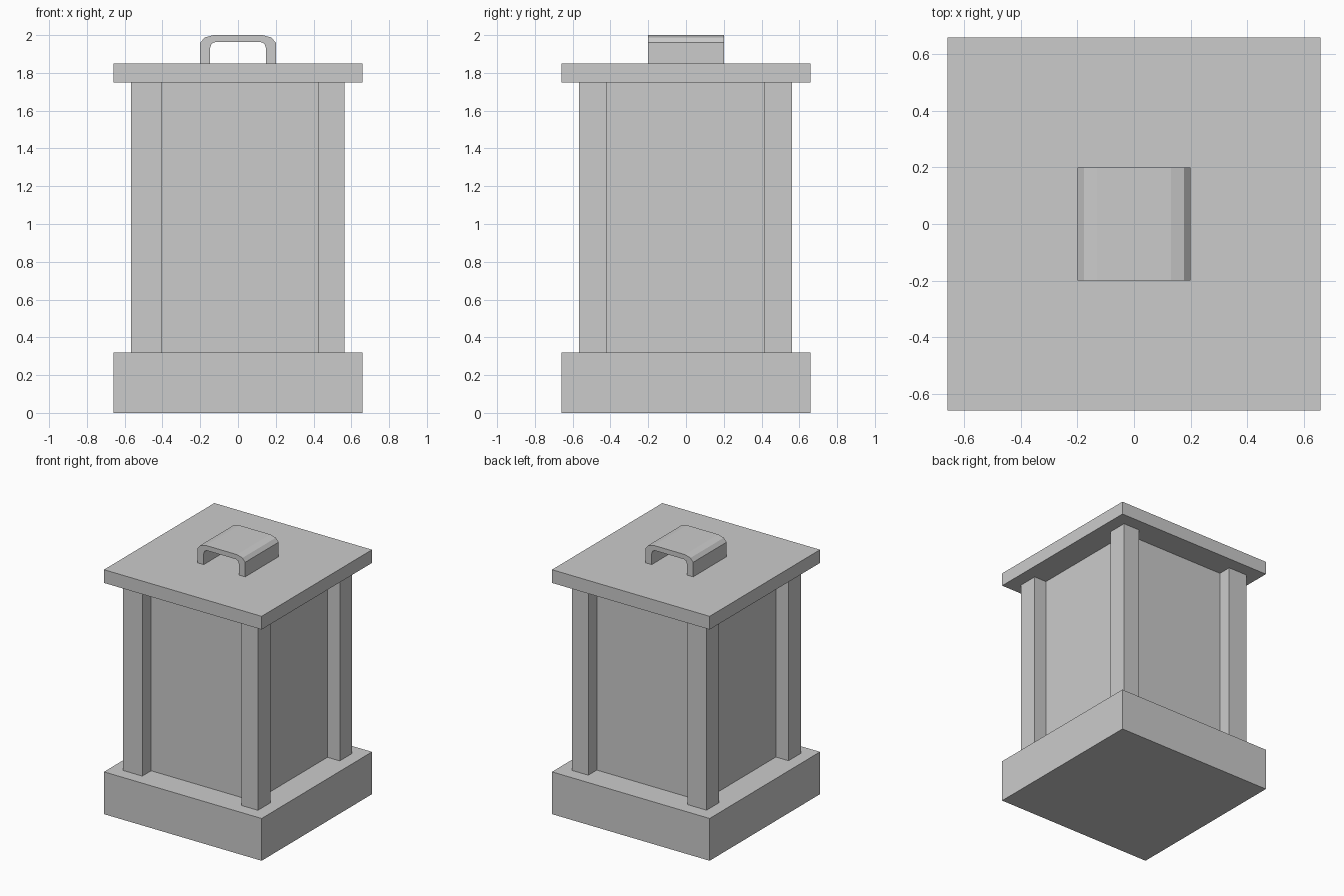
import bpy, bmesh

if "Cube" in bpy.data.objects:
    bpy.data.objects.remove(bpy.data.objects["Cube"])


def box(name, x, y, z):
    """Axis-aligned box from (min, max) ranges."""
    bm = bmesh.new()
    bmesh.ops.create_cube(bm, size=1)
    for v in bm.verts:
        v.co = [r[0] if c < 0 else r[1] for c, r in zip(v.co, (x, y, z))]
    return add(name, bm)


def add(name, bm):
    bmesh.ops.recalc_face_normals(bm, faces=bm.faces)
    mesh = bpy.data.meshes.new(name)
    bm.to_mesh(mesh)
    bm.free()
    obj = bpy.data.objects.new(name, mesh)
    bpy.context.collection.objects.link(obj)
    return obj


# Plinth, body and lid
W = (-0.66, 0.66)
B = (-0.46, 0.46)
box("base", W, W, (0, 0.32))
box("body", B, B, (0.32, 1.75))
box("lid", W, W, (1.75, 1.85))

# Corner posts
for side, x in (("left", (-0.566, -0.405)), ("right", (0.425, 0.563))):
    for end, y in (("front", (-0.566, -0.418)), ("back", (0.413, 0.562))):
        box(f"{end}_{side}_post", x, y, (0.32, 1.75))

# Handle: arched strip, outer and inner profile points joined and extruded along y
outer = [(0.2, 1.85), (0.2, 1.96), (0.177, 1.987), (0.13, 2.0)]
inner = [(0.147, 1.85), (0.147, 1.935), (0.14, 1.955), (0.12, 1.963)]
outer += [(-x, z) for x, z in reversed(outer)]
inner += [(-x, z) for x, z in reversed(inner)]
bm = bmesh.new()
vo = [bm.verts.new((x, -0.2, z)) for x, z in outer]
vi = [bm.verts.new((x, -0.2, z)) for x, z in inner]
for i in range(len(vo) - 1):
    bm.faces.new((vo[i], vo[i + 1], vi[i + 1], vi[i]))
ext = bmesh.ops.extrude_face_region(bm, geom=bm.faces[:], use_keep_orig=True)
for v in ext["geom"]:
    if isinstance(v, bmesh.types.BMVert):
        v.co.y = 0.2
add("handle", bm)
